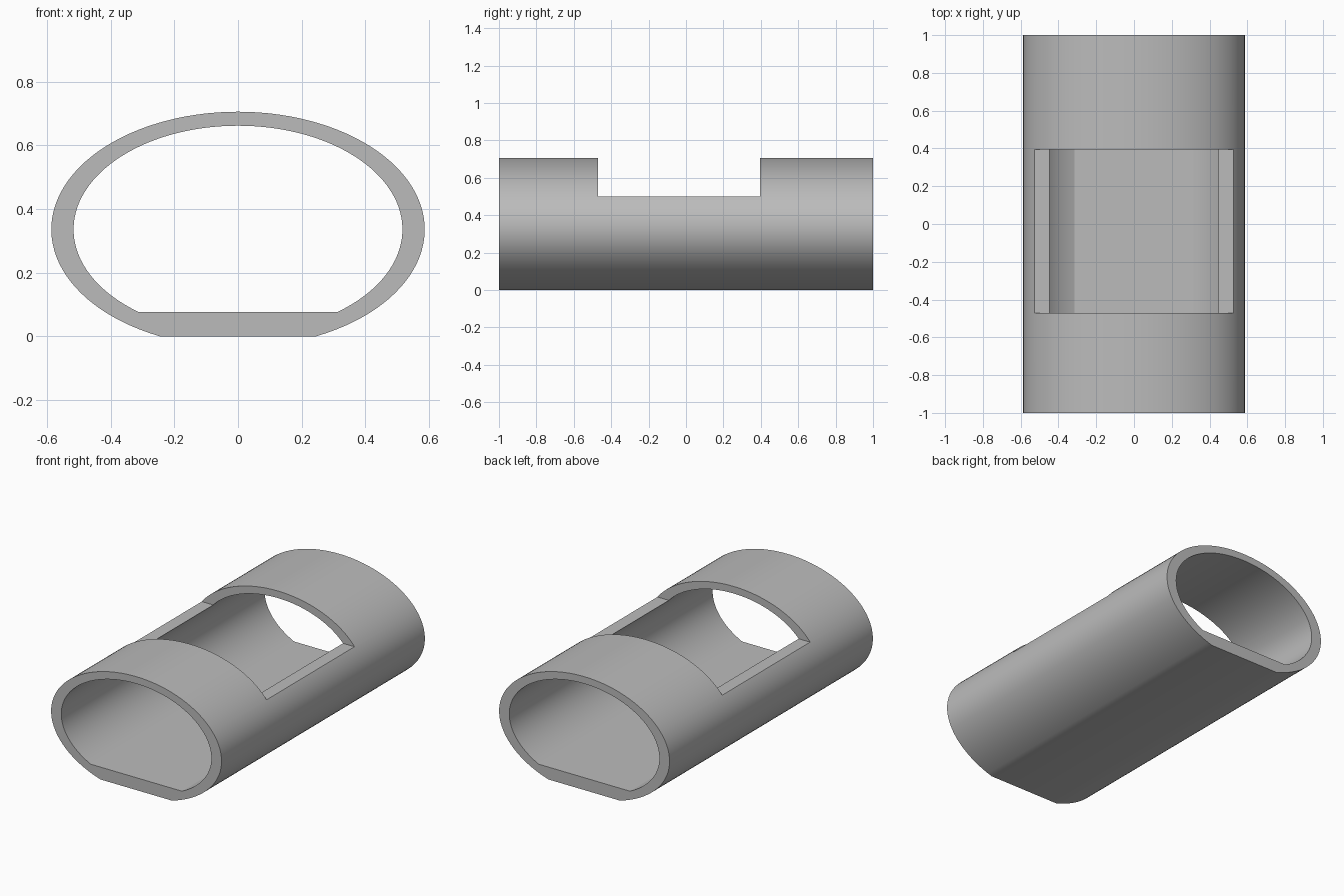
import bpy, bmesh
from math import asin, cos, sin, pi

if "Cube" in bpy.data.objects:
    bpy.data.objects.remove(bpy.data.objects["Cube"], do_unlink=True)

CENTRE_Z = 0.336
STEPS = 96


def flat_bottomed_ellipse(rx, rz, floor):
    """Points of an ellipse cut off flat at the floor height."""
    start = asin((floor - CENTRE_Z) / rz)
    sweep = pi - 2 * start
    angles = [start + sweep * i / STEPS for i in range(STEPS + 1)]
    return [(rx * cos(a), CENTRE_Z + rz * sin(a)) for a in angles]


grey = bpy.data.materials.new("plain grey")
grey.use_nodes = True
colour = (0.5, 0.5, 0.5, 1)
grey.diffuse_color = colour
grey.node_tree.nodes["Principled BSDF"].inputs["Base Color"].default_value = colour

# Tube: matching outer and inner outlines joined into a ring, then extruded
bm = bmesh.new()
outer, inner = [
    [bm.verts.new((x, -1, z)) for x, z in flat_bottomed_ellipse(*size)]
    for size in ((0.587, 0.37, 0), (0.517, 0.326, 0.077))
]
count = len(outer)
ring = []
for i in range(count):
    j = (i + 1) % count
    ring.append(bm.faces.new((outer[i], outer[j], inner[j], inner[i])))
extruded = bmesh.ops.extrude_face_region(bm, geom=ring, use_keep_orig=True)
moved = [v for v in extruded["geom"] if isinstance(v, bmesh.types.BMVert)]
bmesh.ops.translate(bm, verts=moved, vec=(0, 2, 0))
bmesh.ops.recalc_face_normals(bm, faces=bm.faces)
mesh = bpy.data.meshes.new("sleeve")
bm.to_mesh(mesh)
bm.free()
mesh.materials.append(grey)
sleeve = bpy.data.objects.new("sleeve", mesh)
bpy.context.collection.objects.link(sleeve)

# Window cut through the top of the tube
bpy.ops.mesh.primitive_cube_add(size=1, location=(0, -0.0375, 0.75))
cutter = bpy.context.object
cutter.name = "window_cutter"
cutter.scale = (1.4, 0.865, 0.5)
cutter.hide_render = True
cut = sleeve.modifiers.new("window", "BOOLEAN")
cut.operation = "DIFFERENCE"
cut.solver = "EXACT"
cut.object = cutter

bpy.ops.object.select_all(action="DESELECT")
sleeve.select_set(True)
bpy.context.view_layer.objects.active = sleeve
bpy.ops.object.modifier_apply(modifier=cut.name)
bpy.data.objects.remove(cutter, do_unlink=True)

# Smooth curved walls with crisp rims
bpy.ops.object.shade_smooth_by_angle(angle=0.4)
